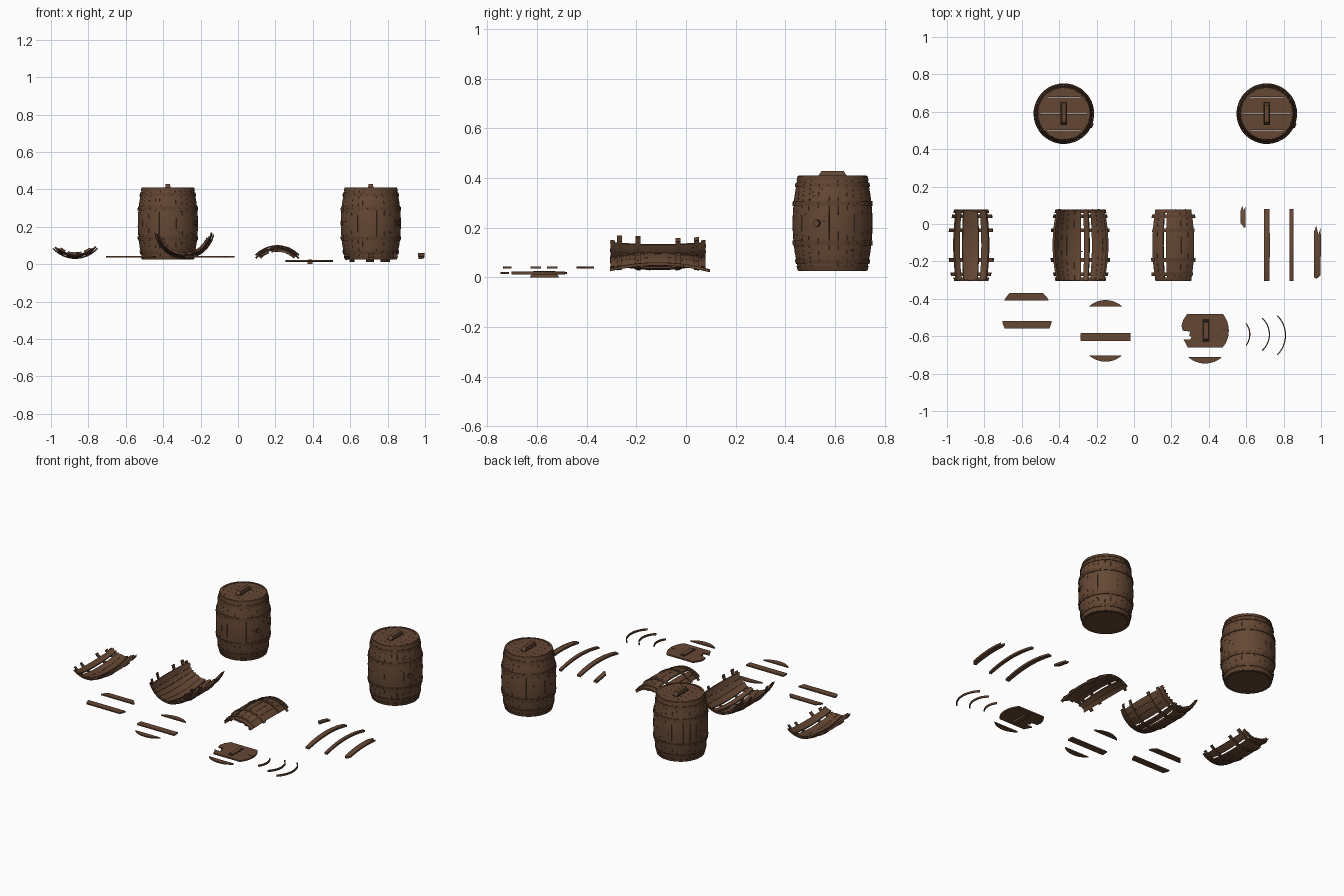
import bpy, bmesh, math, random
from mathutils import Vector

random.seed(4)
if "Cube" in bpy.data.objects:
    bpy.data.objects.remove(bpy.data.objects["Cube"])

HALF = 0.193                     # half the barrel length
HOOPS = (-0.155, -0.08, 0.08, 0.155)


def material(name, rgb):
    m = bpy.data.materials.new(name)
    m.use_nodes = True
    m.diffuse_color = (*rgb, 1)
    m.node_tree.nodes["Principled BSDF"].inputs["Base Color"].default_value = (*rgb, 1)
    return m


WOOD = material("brown wood", (0.13, 0.064, 0.034))
BAND = material("brown hoop", (0.11, 0.053, 0.028))
DARK = material("dark nail", (0.02, 0.011, 0.007))


def belly(h):
    """Barrel radius at a height from its middle."""
    return 0.137 + 0.024 * (1 - (h / HALF) ** 2)


def upright(cx, cy, cz):
    return lambda a, r, h: Vector((cx + r * math.sin(a), cy - r * math.cos(a), cz + h))


def lying(cx, cy, cz, side):
    """Barrel axis along y; side -1 opens upwards, +1 opens downwards."""
    return lambda a, r, h: Vector((cx + r * math.sin(a), cy + h, cz + side * r * math.cos(a)))


def shell(bm, place, a0, a1, h0, h1, radius=belly, lift=0.0, thick=0.012,
          cols=3, rows=8, jag=0.0):
    """Curved slab between two angles (degrees) and two heights."""
    grids = []
    ends = [(h0 + random.uniform(0, jag), h1 - random.uniform(0, jag)) for _ in range(cols + 1)]
    for depth in (0, thick):
        grid = []
        for i, (lo, hi) in enumerate(ends):
            a = math.radians(a0 + (a1 - a0) * i / cols)
            hs = [lo + (hi - lo) * j / rows for j in range(rows + 1)]
            grid.append([bm.verts.new(place(a, radius(h) + lift - depth, h)) for h in hs])
        grids.append(grid)
    faces = []
    out, inn = grids
    for i in range(cols):
        for j in range(rows):
            for g in grids:
                faces.append(bm.faces.new((g[i][j], g[i + 1][j], g[i + 1][j + 1], g[i][j + 1])))
        for j in (0, rows):
            faces.append(bm.faces.new((out[i][j], out[i + 1][j], inn[i + 1][j], inn[i][j])))
    for i in (0, cols):
        for j in range(rows):
            faces.append(bm.faces.new((out[i][j], out[i][j + 1], inn[i][j + 1], inn[i][j])))


def prism(bm, points, z, thick):
    """Flat outline with thickness."""
    low = [bm.verts.new((x, y, z)) for x, y in points]
    high = [bm.verts.new((x, y, z + thick)) for x, y in points]
    bm.faces.new(low)
    bm.faces.new(high)
    for i in range(len(low)):
        k = (i + 1) % len(low)
        bm.faces.new((low[i], low[k], high[k], high[i]))


def plank(bm, cx, cy, z, d0, d1, r=0.134, thick=0.008):
    """Slice of a round lid between two distances from its centre."""
    b0, b1 = math.asin(d0 / r), math.asin(d1 / r)
    arc = [b0 + (b1 - b0) * i / 8 for i in range(9)]
    right = [(cx + r * math.cos(b), cy + r * math.sin(b)) for b in arc]
    left = [(2 * cx - x, y) for x, y in reversed(right)]
    if abs(d1) >= r:
        left = left[1:]
    if abs(d0) >= r:
        left = left[:-1]
    prism(bm, right + left, z, thick)


def handle(bm, cx, cy, z, height):
    """Bar that narrows towards its top."""
    made = bmesh.ops.create_cube(bm, size=1)["verts"]
    for v in made:
        s = 0.75 if v.co.z > 0 else 1
        v.co = Vector((cx + v.co.x * 0.03 * s, cy + v.co.y * 0.118 * s, z + (v.co.z + 0.5) * height))
    return made


def finish(bm, name, mat):
    bmesh.ops.recalc_face_normals(bm, faces=bm.faces)
    me = bpy.data.meshes.new(name)
    bm.to_mesh(me)
    bm.free()
    me.materials.append(mat)
    ob = bpy.data.objects.new(name, me)
    bpy.context.collection.objects.link(ob)
    bpy.ops.object.select_all(action="DESELECT")
    ob.select_set(True)
    bpy.context.view_layer.objects.active = ob
    bpy.ops.object.shade_smooth_by_angle(angle=math.radians(35))


def hoops_and_nails(name, place, a0, a1, ragged):
    bands, nails = bmesh.new(), bmesh.new()
    cols = max(12, int((a1 - a0) / 6))
    for h in HOOPS:
        s, e = a0 + random.uniform(0, ragged), a1 - random.uniform(0, ragged)
        shell(bands, place, s, e, h - 0.01, h + 0.01, lift=0.004, thick=0.006, cols=cols, rows=2)
        for k in range(int((e - s) / 15)):
            a = s + 8 + 15 * k
            shell(nails, place, a, a + 1.2, h - 0.002, h + 0.002, lift=0.0055, thick=0.003, cols=1, rows=1)
    for h in (-HALF + 0.011, HALF - 0.011):
        shell(bands, place, a0 + ragged, a1 - ragged, h - 0.009, h + 0.009,
              lift=0.003, thick=0.005, cols=cols, rows=2)
    # scattered nail heads and cracks on the staves
    for _ in range(int((a1 - a0) / 6)):
        a, h = random.uniform(a0 + 15, a1 - 15), random.uniform(-0.17, 0.17)
        shell(nails, place, a, a + random.choice((1, 1, 3)), h, h + 0.004,
              lift=0.001, thick=0.003, cols=1, rows=1)
    finish(bands, name + "_hoops", BAND)
    finish(nails, name + "_nails", DARK)


# Whole barrels
for label, cx in (("left", 0.71), ("right", -0.375)):
    cy, cz = 0.59, 0.218
    place = upright(cx, cy, cz)
    name = label + "_barrel"
    bm = bmesh.new()
    cuts = [360 * (i + random.uniform(-0.2, 0.2)) / 26 for i in range(26)]
    for a, b in zip(cuts, cuts[1:] + [cuts[0] + 360]):
        shell(bm, place, a, b - 0.35, -HALF, HALF, cols=2, rows=10)
    finish(bm, name + "_staves", WOOD)
    hoops_and_nails(name, place, 0, 360, 0)

    bm = bmesh.new()
    for z in (0.03, 0.4):
        for i in range(6):
            d = -0.132 + 0.044 * i
            plank(bm, cx, cy, z, d, d + 0.0432, r=0.132)
    finish(bm, name + "_lids", WOOD)
    bm = bmesh.new()
    handle(bm, cx, cy, 0.407, 0.022)
    finish(bm, name + "_handle", WOOD)
    # Outline around the handle and bung in the side
    bm = bmesh.new()
    prism(bm, [(cx + sx * 0.018, cy + sy * 0.062) for sx, sy in ((-1, -1), (1, -1), (1, 1), (-1, 1))],
          0.4075, 0.002)
    finish(bm, name + "_handle_seat", DARK)
    for part, r, lift, mat in (("bung_ring", 0.015, 0.004, DARK), ("bung", 0.012, 0.008, WOOD)):
        bm = bmesh.new()
        outer = [(67 + math.degrees(r * math.cos(t) / 0.16), r * math.sin(t))
                 for t in (2 * math.pi * i / 16 for i in range(16))]
        rings = [[bm.verts.new(place(math.radians(a), 0.16 + k, h)) for a, h in outer] for k in (-0.006, lift)]
        bm.faces.new(rings[1])
        for i in range(16):
            k = (i + 1) % 16
            bm.faces.new((rings[0][i], rings[0][k], rings[1][k], rings[1][i]))
        finish(bm, name + "_" + part, mat)

# Broken barrel sections lying on their sides
SECTIONS = (
    ("small_section", -0.87, 0.19, -1, 50, ((-37, -24), (-18, -3), (-2.5, 15), (21, 37))),
    ("half_section", -0.286, 0.19, -1, 82,
     ((-68, -55), (-54.5, -43), (-42.5, -30), (-29.5, -14), (-13.5, 1), (7, 18), (24, 39), (39.5, 53), (53.5, 68))),
    ("arched_section", 0.21, -0.06, 1, 52, ((-44, -33), (-32.5, -20), (-14, 0), (0.5, 15), (15.5, 29), (29.5, 44))),
)
for name, cx, cz, side, reach, spans in SECTIONS:
    place = lying(cx, -0.113, cz, side)
    bm = bmesh.new()
    for a, b in spans:
        shell(bm, place, a, b, -HALF, HALF, rows=12, jag=0.012)
    finish(bm, name + "_staves", WOOD)
    hoops_and_nails(name, place, -reach, reach, 9)

# Loose staves resting on their ends
for i, (cx, width, h0, h1, jag) in enumerate((
        (0.583, 0.028, 0.08, 0.21, 0.06), (0.71, 0.03, -HALF, HALF, 0),
        (0.842, 0.021, -HALF, HALF, 0), (0.98, 0.035, -HALF, 0.105, 0.05))):
    half = math.degrees(width / 2 / 0.15)
    bm = bmesh.new()
    shell(bm, lying(cx, -0.113, -0.1, 1), -half, half, h0, h1, jag=jag, rows=12)
    finish(bm, f"loose_stave_{i + 1}", WOOD)

# Loose lid planks
for i, (cx, cy, z, d0, d1) in enumerate((
        (-0.575, -0.47, 0.036, 0.062, 0.1), (-0.572, -0.498, 0.036, -0.062, -0.02),
        (-0.152, -0.541, 0.036, 0.1, 0.134), (-0.152, -0.605, 0.036, -0.021, 0.021),
        (-0.152, -0.602, 0.036, -0.134, -0.1), (0.38, -0.612, 0.014, -0.134, -0.1))):
    bm = bmesh.new()
    plank(bm, cx, cy, z, d0, d1)
    finish(bm, f"loose_lid_plank_{i + 1}", WOOD)

# Broken lid with its handle and a bite out of one side
cx, cy = 0.38, -0.57
edge = [math.radians(-42 + 84 * i / 12) for i in range(13)]
outline = [(cx + 0.127 * math.cos(t), cy + 0.134 * math.sin(t)) for t in edge]
outline += [(0.285, -0.48), (0.262, -0.515), (0.254, -0.545), (0.26, -0.57), (0.3, -0.575),
            (0.295, -0.595), (0.308, -0.605), (0.3, -0.617), (0.263, -0.617), (0.275, -0.635), (0.287, -0.66)]
bm = bmesh.new()
prism(bm, outline, 0.013, 0.009)
finish(bm, "broken_lid", WOOD)
bm = bmesh.new()
prism(bm, [(0.385 + sx * 0.018, cy + sy * 0.062) for sx, sy in ((-1, -1), (1, -1), (1, 1), (-1, 1))], 0.0205, 0.002)
prism(bm, [(0.465, -0.565), (0.505, -0.567), (0.505, -0.563)], 0.021, 0.002)
finish(bm, "broken_lid_marks", DARK)
bm = bmesh.new()
handle(bm, 0.385, cy, 0.0, 0.026)
finish(bm, "broken_lid_handle", WOOD)

# Loose hoop pieces
for i, (tip, cy, r, half) in enumerate(((0.622, -0.59, 0.1, 37), (0.727, -0.59, 0.12, 48), (0.813, -0.595, 0.15, 46))):
    bm = bmesh.new()
    shell(bm, upright(tip - r, cy, 0.018), 90 - half, 90 + half, -0.006, 0.006,
          radius=lambda h: r, thick=0.006, cols=16, rows=1)
    finish(bm, f"loose_hoop_{i + 1}", BAND)
